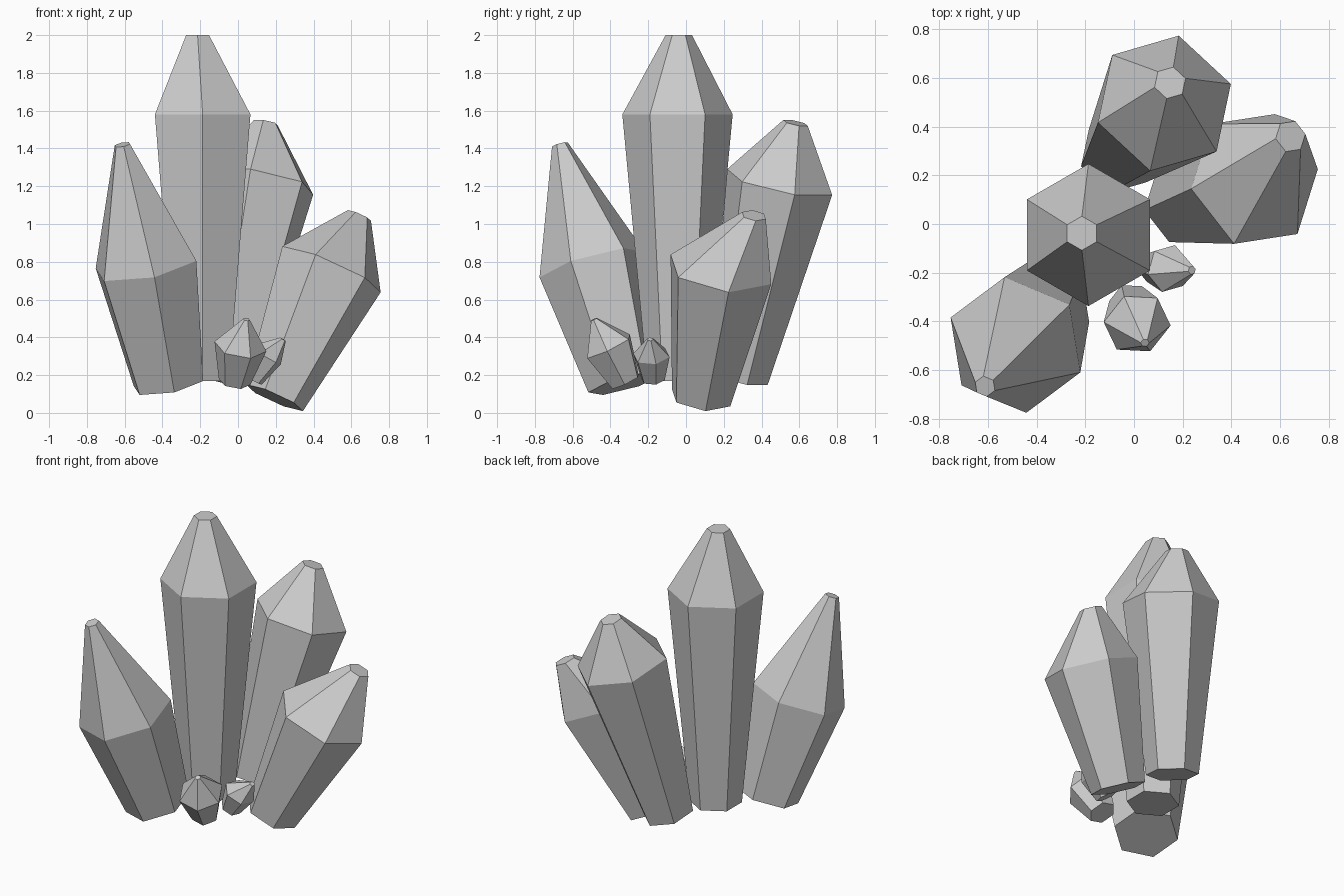
import bpy, math
from mathutils import Vector

if "Cube" in bpy.data.objects:
    bpy.data.objects.remove(bpy.data.objects["Cube"])


def crystal(name, base, shoulder, tip, radii, corner):
    """Six-sided crystal: three rings square to the base-shoulder axis."""
    centres = [Vector(base), Vector(shoulder), Vector(tip)]
    axis = (centres[1] - centres[0]).normalized()
    u = Vector(corner)
    u = (u - axis * u.dot(axis)).normalized()   # direction of the first corner
    v = axis.cross(u)
    verts = []
    for c, r in zip(centres, radii):
        for i in range(6):
            a = math.radians(60 * i)
            verts.append(c + r * (math.cos(a) * u + math.sin(a) * v))
    faces = [list(range(5, -1, -1)), list(range(12, 18))]
    for k in (0, 6):
        for i in range(6):
            j = (i + 1) % 6
            faces.append([k + i, k + j, k + 6 + j, k + 6 + i])
    mesh = bpy.data.meshes.new(name)
    mesh.from_pydata(verts, [], faces)
    obj = bpy.data.objects.new(name, mesh)
    bpy.context.collection.objects.link(obj)
    return obj


# Tall upright crystal
crystal("centre_crystal", (-.187, -.045, .17), (-.187, -.045, 1.58),
        (-.214, -.038, 2.0), (.16, .292, .07), (0, 1, 0))
# Leaning large crystals
crystal("left_crystal", (-.368, -.325, .155), (-.487, -.497, .785),
        (-.612, -.667, 1.42), (.20, .29, .044), (.045, -.275, -.07))
crystal("back_crystal", (-.068, .28, .185), (.125, .496, 1.222),
        (.148, .58, 1.535), (.16, .292, .068), (.275, .08, -.067))
crystal("right_crystal", (.193, .08, .08), (.495, .185, .76),
        (.643, .36, 1.045), (.168, .29, .068), (.26, .04, -.125))
# Small front crystals
crystal("small_front_crystal", (-.018, -.32, .165), (.013, -.41, .352),
        (.045, -.488, .495), (.085, .14, .018), (.12, -.005, -.025))
crystal("small_side_crystal", (.07, -.175, .18), (.142, -.183, .305),
        (.238, -.19, .39), (.065, .1, .018), (.085, .025, -.05))
